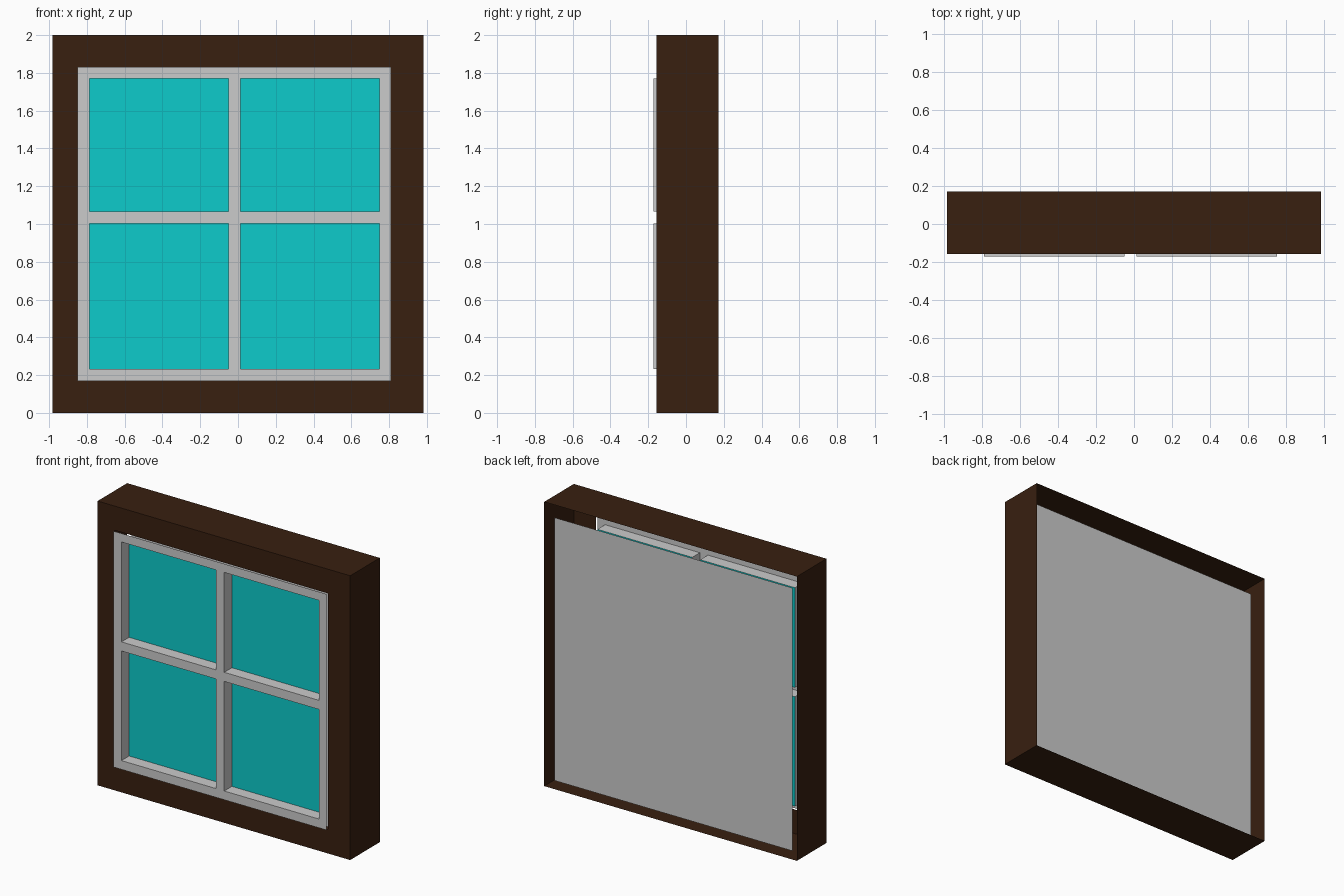
import bpy, bmesh

if "Cube" in bpy.data.objects:
    bpy.data.objects.remove(bpy.data.objects["Cube"])


def material(name, color):
    m = bpy.data.materials.new(name)
    m.diffuse_color = color
    m.use_nodes = True
    m.node_tree.nodes["Principled BSDF"].inputs["Base Color"].default_value = m.diffuse_color
    return m


def build(name, quads, mat=None):
    """Make an object from quads, welding shared corners."""
    bm = bmesh.new()
    for q in quads:
        bm.faces.new([bm.verts.new(p) for p in q])
    bmesh.ops.remove_doubles(bm, verts=bm.verts, dist=1e-4)
    bmesh.ops.recalc_face_normals(bm, faces=bm.faces)
    me = bpy.data.meshes.new(name)
    bm.to_mesh(me)
    bm.free()
    ob = bpy.data.objects.new(name, me)
    bpy.context.collection.objects.link(ob)
    if mat:
        me.materials.append(mat)
    return ob


def upright(x0, x1, z0, z1, y):
    """Front-facing rectangle at depth y."""
    return [(x0, y, z0), (x1, y, z0), (x1, y, z1), (x0, y, z1)]


def bridge(a, b):
    """Quads joining two four-corner loops."""
    return [[a[i], a[(i + 1) % 4], b[(i + 1) % 4], b[i]] for i in range(4)]


wood = material("dark_wood", (0.04, 0.014, 0.005, 1))
teal = material("teal_glass", (0.004, 0.6, 0.6, 1))

# Thin-walled casing: front face with an opening, open at the back
FRONT, BACK = -0.157, 0.172
outer = upright(-0.983, 0.983, 0, 2, FRONT)
opening = upright(-0.85, 0.81, 0.17, 1.83, FRONT)
rear = upright(-0.983, 0.983, 0, 2, BACK)
build("casing", bridge(outer, opening) + bridge(outer, rear), wood)

# Sash: flat grid just proud of the casing, with four recessed openings
SASH, GLASS = -0.172, -0.087
xs = [-0.85, -0.787, -0.05, 0.013, 0.75, 0.81]
zs = [0.17, 0.232, 1.003, 1.067, 1.77, 1.83]
sash, panes = [], []
for i in range(5):
    for j in range(5):
        cell = (xs[i], xs[i + 1], zs[j], zs[j + 1])
        if i % 2 and j % 2:
            sash += bridge(upright(*cell, SASH), upright(*cell, GLASS))
            panes.append(upright(*cell, GLASS))
        else:
            sash.append(upright(*cell, SASH))
build("sash", sash)
build("glass_panes", panes, teal)

# Backing sheet, slightly recessed and loose inside the casing
build("backing_panel", [upright(-0.911, 0.939, 0.03, 1.88, 0.118)])
